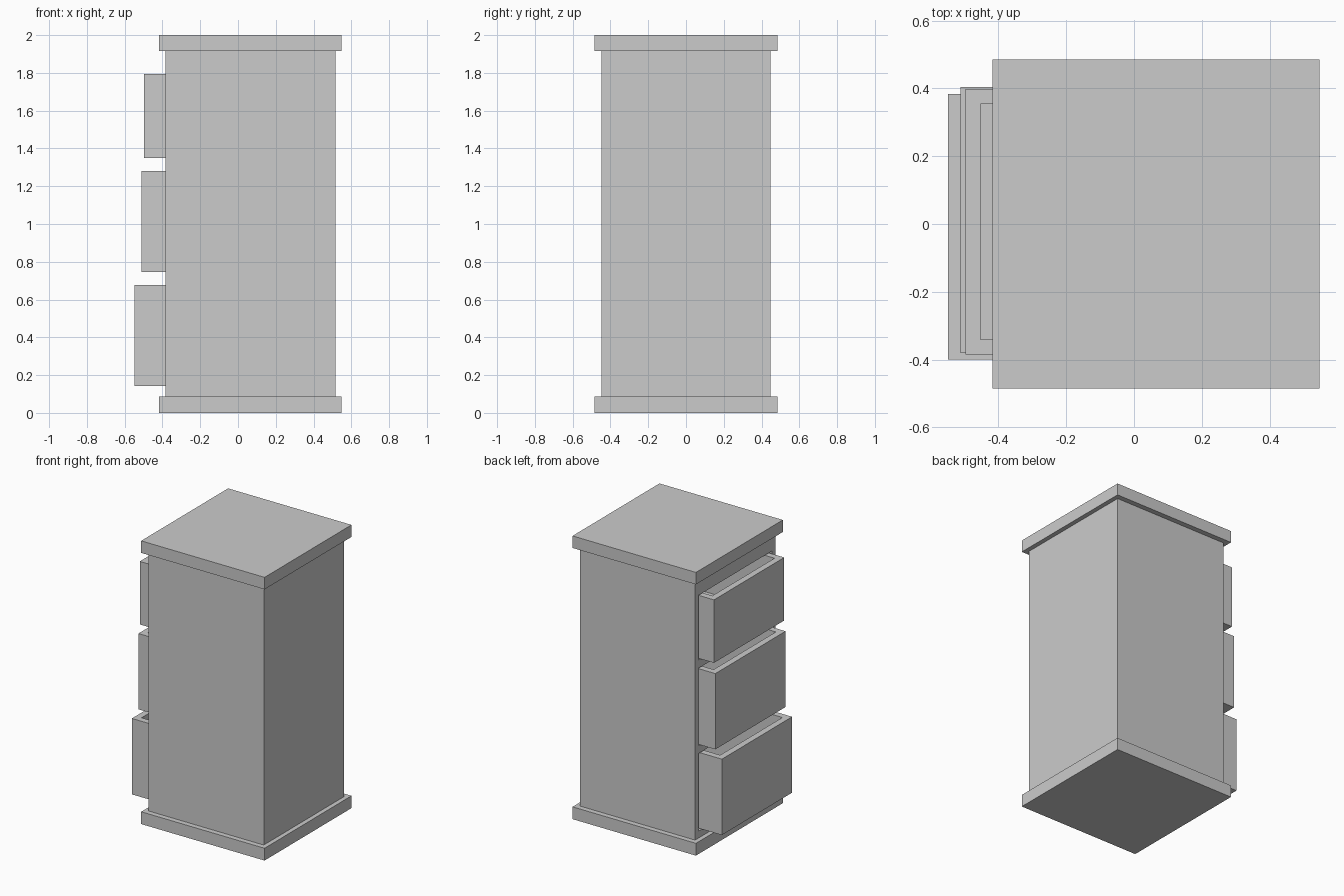
import bpy, bmesh
from mathutils import Vector

if "Cube" in bpy.data.objects:
    bpy.data.objects.remove(bpy.data.objects["Cube"])


def box(name, lo, hi):
    """Axis-aligned box between two corners."""
    lo, hi = Vector(lo), Vector(hi)
    bm = bmesh.new()
    bmesh.ops.create_cube(bm, size=1)
    for v in bm.verts:
        v.co = Vector([(lo[i] + hi[i]) / 2 + v.co[i] * (hi[i] - lo[i]) for i in range(3)])
    mesh = bpy.data.meshes.new(name)
    bm.to_mesh(mesh)
    bm.free()
    obj = bpy.data.objects.new(name, mesh)
    bpy.context.collection.objects.link(obj)
    return obj


def hollow_top(obj, wall):
    """Inset the top face and sink it to leave an open-topped tray."""
    bm = bmesh.new()
    bm.from_mesh(obj.data)
    bm.normal_update()
    top = max(bm.faces, key=lambda f: f.calc_center_median().z)
    height = top.calc_center_median().z - min(v.co.z for v in bm.verts)
    bmesh.ops.inset_region(bm, faces=[top], thickness=wall)
    floor = bmesh.ops.extrude_discrete_faces(bm, faces=[top])["faces"][0]
    bmesh.ops.translate(bm, verts=floor.verts[:], vec=(0, 0, wall - height))
    bmesh.ops.recalc_face_normals(bm, faces=bm.faces[:])
    bm.to_mesh(obj.data)
    bm.free()


# Base and top slabs
box("base_slab", (-0.417, -0.485, 0), (0.547, 0.485, 0.087))
box("top_slab", (-0.417, -0.485, 1.915), (0.547, 0.485, 2))

# Cabinet body
body = box("cabinet_body", (-0.385, -0.448, 0.087), (0.515, 0.448, 1.915))

# Drawers: name, front x, centre y, bottom z, top z
drawers = [
    ("bottom", -0.549, -0.008, 0.142, 0.678),
    ("middle", -0.512, 0.012, 0.745, 1.28),
    ("top", -0.498, 0.007, 1.35, 1.795),
]
for name, x, y, z0, z1 in drawers:
    tray = box(name + "_drawer", (x, y - 0.392, z0), (x + 0.85, y + 0.392, z1))
    hollow_top(tray, 0.063)

    # Opening in the body that the drawer slides into
    cutter = box(name + "_opening_cutter", (-0.7, -0.408, z0 - 0.006), (0.45, 0.408, z1 + 0.006))
    cutter.hide_render = True
    cutter.hide_viewport = True
    cut = body.modifiers.new(name + "_opening", "BOOLEAN")
    cut.operation = "DIFFERENCE"
    cut.solver = "EXACT"
    cut.object = cutter
